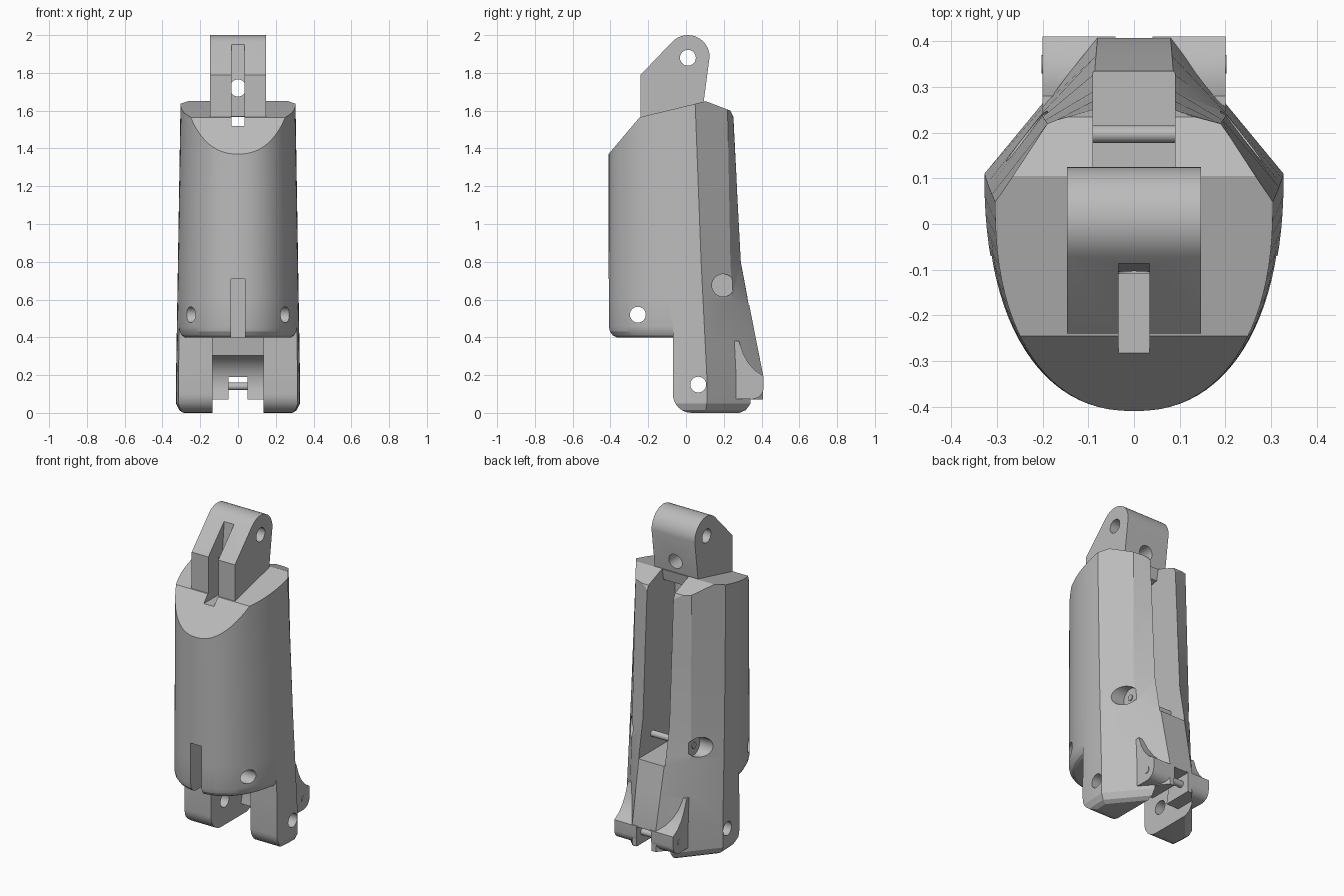
import bpy, bmesh, math
from mathutils import Matrix

cube = bpy.data.objects.get("Cube")
if cube:
    bpy.data.objects.remove(cube, do_unlink=True)

grey = bpy.data.materials.new("plain_grey")
grey.use_nodes = True
grey.diffuse_color = (0.5, 0.5, 0.5, 1)
grey.node_tree.nodes["Principled BSDF"].inputs["Base Color"].default_value = (0.5, 0.5, 0.5, 1)


def finish(name, bm):
    bmesh.ops.recalc_face_normals(bm, faces=bm.faces)
    mesh = bpy.data.meshes.new(name)
    bm.to_mesh(mesh)
    bm.free()
    mesh.materials.append(grey)
    obj = bpy.data.objects.new(name, mesh)
    bpy.context.collection.objects.link(obj)
    return obj


def skin(name, rings):
    """Closed solid through a list of equal-length rings."""
    bm = bmesh.new()
    loops = [[bm.verts.new(p) for p in ring] for ring in rings]
    n = len(loops[0])
    for a, b in zip(loops, loops[1:]):
        for i in range(n):
            j = (i + 1) % n
            bm.faces.new((a[i], a[j], b[j], b[i]))
    bm.faces.new(loops[0])
    bm.faces.new(loops[-1])
    return finish(name, bm)


def prism(name, outline, x0, x1):
    """Side outline of (y, z) points extruded across x."""
    return skin(name, [[(x, y, z) for y, z in outline] for x in (x0, x1)])


def rod(name, y, z, r, x0, x1):
    return prism(name, arc(y, z, r, 0, 345, 24), x0, x1)


def arc(y, z, r, a0, a1, n):
    angles = [math.radians(a0 + (a1 - a0) * i / (n - 1)) for i in range(n)]
    return [(y + r * math.cos(a), z + r * math.sin(a)) for a in angles]


def combine(obj, tool, operation="DIFFERENCE"):
    mod = obj.modifiers.new("combine", "BOOLEAN")
    mod.operation, mod.solver, mod.object = operation, "EXACT", tool
    bpy.context.view_layer.objects.active = obj
    bpy.ops.object.modifier_apply(modifier=mod.name)
    bpy.data.objects.remove(tool, do_unlink=True)


def lerp(a, b, t):
    return a + (b - a) * t


def section(z, scale=1.0):
    """Rounded front, faceted back; the back tapers upward."""
    low = ((0.328, 0.11), (0.2, 0.265), (0.08, 0.408))
    mid = ((0.318, 0.08), (0.2, 0.235), (0.09, 0.29))
    top = ((0.305, 0.05), (0.19, 0.22), (0.08, 0.252))
    if z < 0.8:
        a, b, t = low, mid, max(0, (z - 0.2) / 0.6)
    else:
        a, b, t = mid, top, (z - 0.8) / 0.8
    back = [(lerp(p[0], q[0], t), lerp(p[1], q[1], t)) for p, q in zip(a, b)]
    w, c = back[0]
    half = []
    for i in range(1, 24):
        u = math.pi / 2 * i / 24
        half.append((w * math.sin(u) ** 0.88, c - (c + 0.41) * math.cos(u) ** 0.88))
    half += back
    loop = [(0, -0.41)] + half + [(-x, y) for x, y in reversed(half)]
    return [(x * scale, y * scale, z) for x, y in loop]


# Main shell with rounded lower rim
body = skin("finger_body", [section(0, 0.88), section(0.015, 0.95), section(0.05, 1)]
            + [section(z) for z in (0.2, 0.4, 0.6, 0.8, 1.2, 1.7)])

# Side silhouette: sloped top and rounded prong feet
outline = [(-0.6, 0.3), (-0.07, 0.3)] + arc(0.03, 0.1, 0.1, 180, 270, 9)
outline += [(0.6, 0), (0.6, 1.4), (0.25, 1.57), (0.235, 1.6), (0.105, 1.65),
            (-0.245, 1.565), (-0.41, 1.37), (-0.6, 1.14)]
combine(body, prism("silhouette", outline, -0.6, 0.6), "INTERSECT")

# Rounded underside of the front half
under = prism("underside", [(-0.7, 0.1), (-0.07, 0.1), (-0.07, 0.5), (-0.7, 0.5)], -0.6, 0.6)
combine(under, skin("rim", [section(0.4, 0.9), section(0.41, 0.95), section(0.43, 0.985),
                            section(0.46, 1.003), section(0.6, 1.003)]))
combine(body, under)

# Upper knuckle tongue
tongue = [(-0.24, 1.45), (0.06, 1.45), (0.09, 1.62)]
tongue += arc(0.01, 1.885, 0.115, 0, 135, 16) + [(-0.24, 1.79)]
combine(body, prism("tongue", tongue, -0.147, 0.147), "UNION")

# Rear ears that flare out at the base
ear = [(0.22, 0.075), (0.35, 0.072)] + arc(0.355, 0.13, 0.055, -70, 0, 6)
ear += [(0.411, 0.195), (0.365, 0.225), (0.33, 0.265), (0.305, 0.31), (0.28, 0.38), (0.22, 0.38)]
for x in (-0.2, 0.04):
    combine(body, prism("ear", ear, x, x + 0.16), "UNION")

# Knuckle socket between the prongs
socket = [(-0.6, -0.1), (0.6, -0.1), (0.6, 0.07), (0.222, 0.07)]
socket += arc(0.065, 0.15, 0.17, -10, 115, 16) + [(-0.02, 0.4), (-0.6, 0.4)]
combine(body, prism("socket", socket, -0.135, 0.135))

# Slots, channels and the notch behind the socket
slots = (
    (0.09, [(-0.02, 0.57), (0.6, 0.57), (0.6, 1.75), (0.12, 1.75), (0.09, 1.58), (-0.02, 1.56)]),
    (0.034, [(-0.6, 1.52), (0.02, 1.52), (0.02, 1.57), (-0.1, 1.57), (-0.11, 1.7),
             (-0.085, 1.95), (-0.6, 1.95)]),
    (0.036, [(-0.6, 0.3), (-0.12, 0.3), (-0.12, 0.71), (-0.6, 0.71)]),
    (0.05, [(0.15, 0.0), (0.6, 0.0), (0.6, 0.19), (0.15, 0.19)]),
)
for width, shape in slots:
    combine(body, prism("slot", shape, -width, width))

# Cross holes and screw recesses
for y, z in ((0.01, 1.88), (-0.255, 0.52), (0.065, 0.15)):
    combine(body, rod("hole", y, z, 0.042, -0.6, 0.6))
for side in (-1, 1):
    combine(body, rod("recess", 0.197, 0.675, 0.06, 0.19 * side, 0.6 * side))

# Cord hole through the back of the tongue
cord = rod("cord_hole", 0, 0, 0.045, -0.14, 0.25)
cord.data.transform(Matrix.Translation((0, 0, 1.72)) @ Matrix.Rotation(math.pi / 2, 4, "Z"))
combine(body, cord)

# Pins
slot_pin = rod("slot_pin", 0.197, 0.675, 0.019, -0.195, 0.195)
ear_pin = rod("ear_pin", 0.35, 0.14, 0.02, -0.203, 0.203)

bpy.ops.object.select_all(action="DESELECT")
for obj in (body, slot_pin, ear_pin):
    obj.select_set(True)
bpy.context.view_layer.objects.active = body
bpy.ops.object.shade_smooth_by_angle(angle=math.radians(20))
